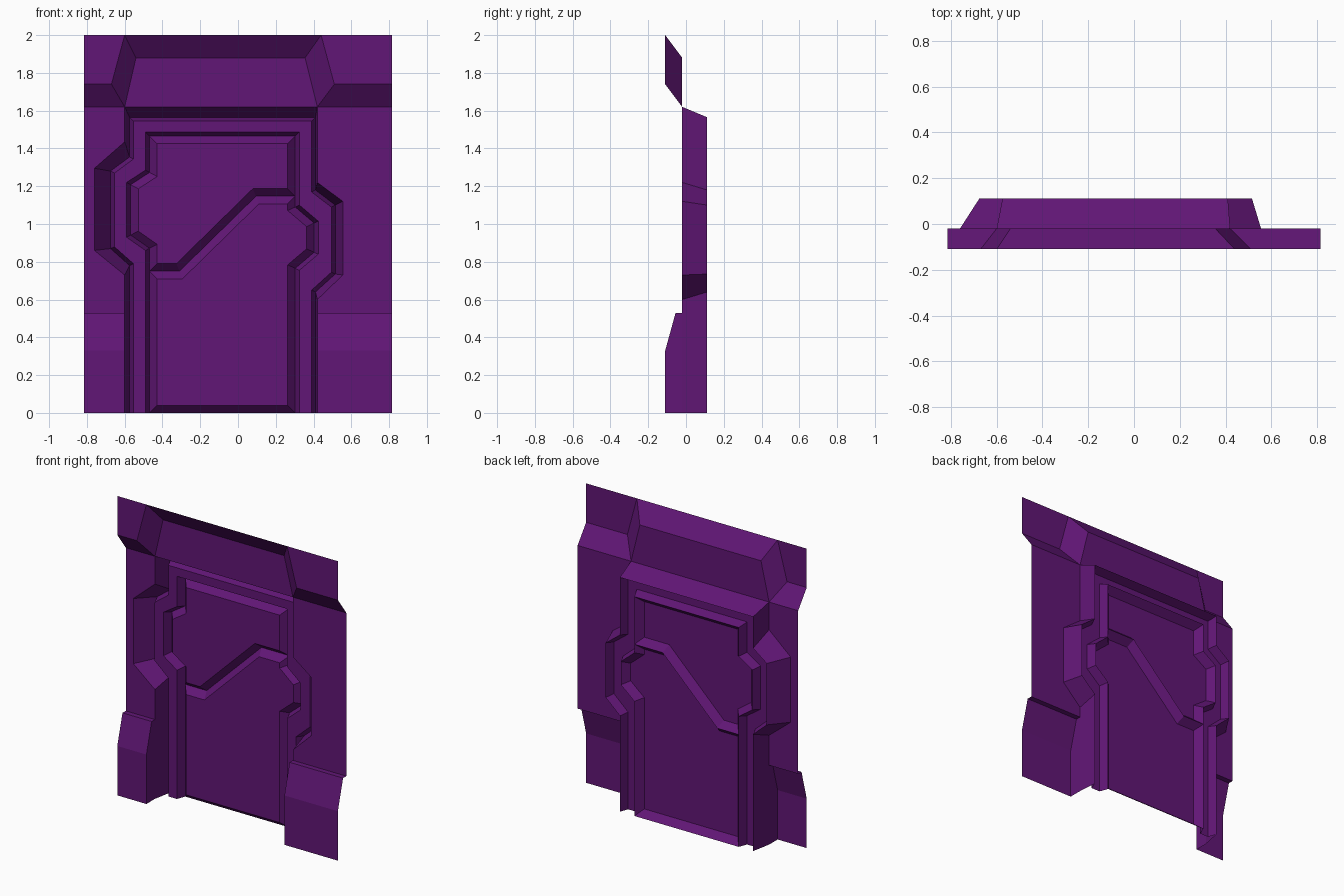
import bpy, bmesh
from mathutils import Vector

if "Cube" in bpy.data.objects:
    bpy.data.objects.remove(bpy.data.objects["Cube"])

mat = bpy.data.materials.new("purple_paint")
mat.diffuse_color = (0.12, 0.008, 0.18, 1)
mat.use_nodes = True
mat.node_tree.nodes["Principled BSDF"].inputs["Base Color"].default_value = mat.diffuse_color

FRONT, WALL, BACK = -0.11, -0.02, 0.112   # main depth levels
RAISED, PANEL = 0.055, 0.065              # frame and panel faces


def build(name, faces):
    """Make a sheet object from lists of (x, y, z) faces, facing the front."""
    bm = bmesh.new()
    for f in faces:
        bm.faces.new([bm.verts.new(p) for p in f])
    bmesh.ops.remove_doubles(bm, verts=bm.verts, dist=1e-4)
    bmesh.ops.recalc_face_normals(bm, faces=bm.faces)
    bm.normal_update()
    if sum(f.normal.y * f.calc_area() for f in bm.faces) > 0:
        bmesh.ops.reverse_faces(bm, faces=bm.faces)
    me = bpy.data.meshes.new(name)
    bm.to_mesh(me)
    bm.free()
    me.materials.append(mat)
    ob = bpy.data.objects.new(name, me)
    bpy.context.collection.objects.link(ob)


def at(pts, y):
    return [(x, y, z) for x, z in pts]


def inset(pts, d, closed=False):
    """Mitred inset of a clockwise outline."""
    v, n = [Vector(p) for p in pts], len(pts)
    nor = []
    for i in range(n):
        e = (v[(i + 1) % n] - v[i]).normalized()
        nor.append(Vector((e.y, -e.x)))
    out = []
    for i in range(n):
        a, b = nor[i - 1], nor[i]
        if not closed and i == 0:
            a = b
        if not closed and i == n - 1:
            b = a
        out.append(tuple(v[i] + (a + b) * (d / (1 + a.dot(b)))))
    return out


def strip(a, b, closed=False):
    n = len(a)
    return [[a[i], a[(i + 1) % n], b[(i + 1) % n], b[i]] for i in range(n if closed else n - 1)]


# Outlines of the doorway, clockwise from bottom left
opening = [(-.6, 0), (-.6, .73), (-.76, .86), (-.76, 1.295), (-.6, 1.435), (-.6, 1.62),
           (.42, 1.62), (.42, 1.22), (.555, 1.12), (.555, .73), (.42, .6), (.42, 0)]
recess = [(-.574, 0), (-.574, .78), (-.675, .87), (-.675, 1.28), (-.574, 1.355), (-.574, 1.565),
          (.41, 1.565), (.41, 1.18), (.515, 1.1), (.515, .735), (.41, .64), (.41, 0)]
frame_in = [(-.49, 0), (-.49, .86), (-.59, .93), (-.59, 1.22), (-.49, 1.285), (-.49, 1.487),
            (.325, 1.487), (.325, 1.1), (.425, 1.015), (.425, .84), (.325, .755), (.325, 0)]
frame_out = inset(recess, .021)
door = inset(frame_in, .022)

# Flat walls either side of the opening
E = .815
build("left_wall", [at([(-E, .53), (-.6, .53)] + opening[1:6] + [(-E, 1.62)], WALL)])
build("right_wall", [at([(E, .53), (.42, .53)] + opening[10:5:-1] + [(E, 1.62)], WALL)])

# Stepped skirts at the foot of the wall, with a cap beside the door
skirt = [(FRONT, 0), (FRONT, .33), (-.055, .53), (WALL, .53)]
for name, xo, xi in (("left_skirt", -E, -.6), ("right_skirt", E, .42)):
    outer = [(xo, y, z) for y, z in skirt]
    inner = [(xi, y, z) for y, z in skirt]
    build(name, strip(outer, inner) + [inner + [(xi, WALL, 0)]])

# Lintel: recessed centre with splayed cheeks
top_l, low_l, in_l, foot_l = (-.6, FRONT, 2), (-.67, FRONT, 1.74), (-.54, WALL, 1.88), (-.6, WALL, 1.62)
top_r, low_r, in_r, foot_r = (.44, FRONT, 2), (.51, FRONT, 1.74), (.355, WALL, 1.88), (.42, WALL, 1.62)
lintel = [[foot_l, foot_r, in_r, in_l], [in_l, in_r, top_r, top_l]]
for x, top, low, inn, foot in ((-E, top_l, low_l, in_l, foot_l), (E, top_r, low_r, in_r, foot_r)):
    lintel += [[top, low, foot, inn],
               [(x, FRONT, 2), (x, FRONT, 1.74), low, top],
               [(x, FRONT, 1.74), (x, WALL, 1.62), foot, low]]
build("lintel", lintel)

# Reveal and raised door frame
build("door_reveal", strip(at(opening, WALL), at(recess, BACK)))
rings = [at(recess, BACK), at(frame_out, RAISED), at(frame_in, RAISED), at(door, BACK)]
build("door_frame", [f for a, b in zip(rings, rings[1:]) for f in strip(a, b)])

# Two bevelled door leaves meeting in a diagonal groove
groove = [(door[0][0], .75), (-.31, .75), (.095, 1.147), (door[6][0], 1.147)]
for name, outline in (("upper_door_leaf", door[1:7] + groove[::-1]),
                      ("lower_door_leaf", door[:1] + groove + door[7:])):
    face = at(inset(outline, .04, True), PANEL)
    build(name, strip(at(outline, BACK), face, True) + [face])
